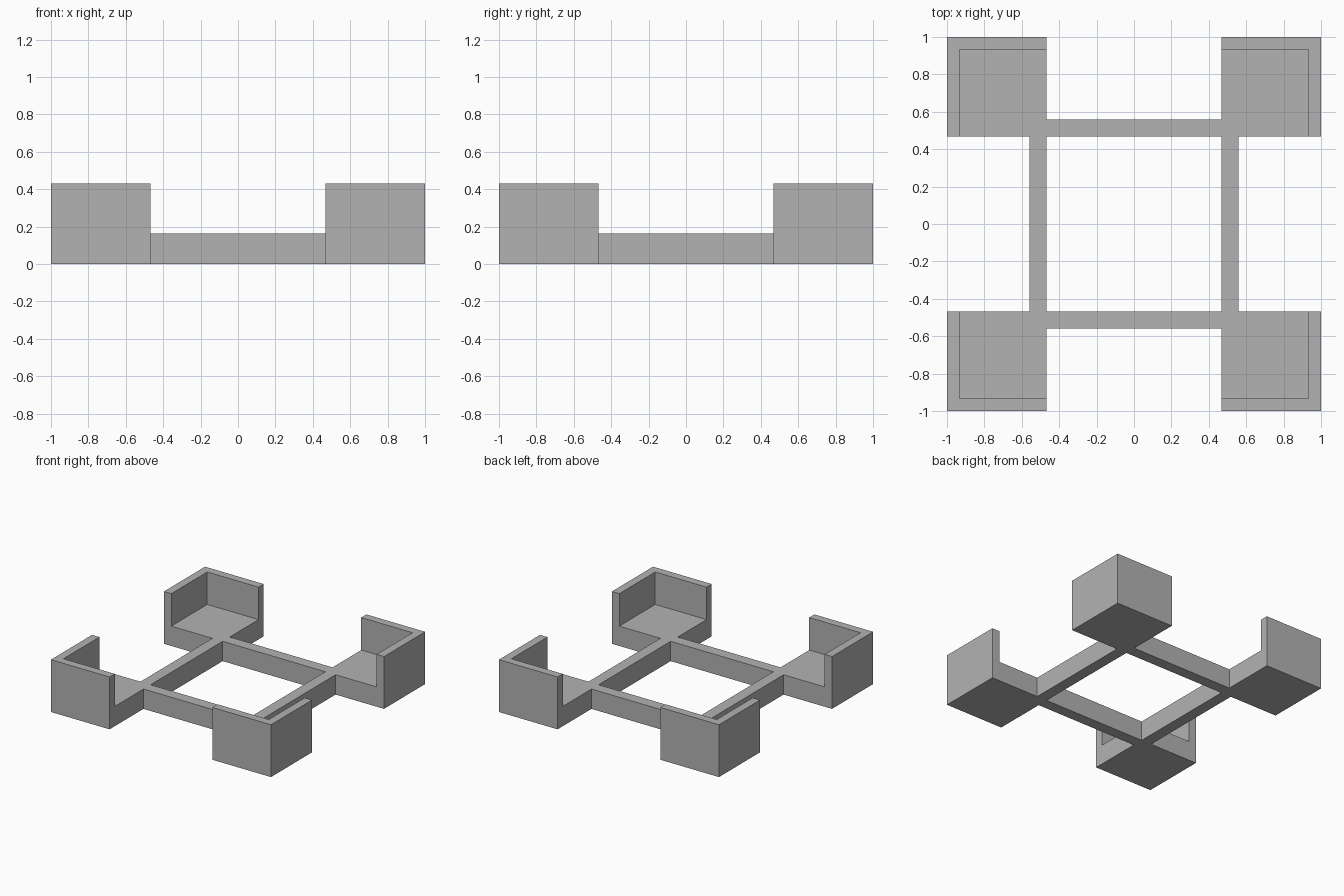
import bpy
import bmesh
from mathutils import Vector

HALF = 1.0      # outer edge of the model
INNER = 0.467   # inner edge of each corner block
WALL = 0.067    # thickness of the corner walls
BEAM = 0.56     # outer edge of the connecting beams
TALL = 0.43     # top of the corner walls
LOW = 0.163     # top of the beams and of the corner floors

cube = bpy.data.objects.get("Cube")
if cube:
    bpy.data.objects.remove(cube, do_unlink=True)

grey = bpy.data.materials.new("plain grey")
grey.use_nodes = True
colour = (0.45, 0.45, 0.45, 1)
grey.diffuse_color = colour
grey.node_tree.nodes["Principled BSDF"].inputs["Base Color"].default_value = colour


def box(name, a, b):
    """Box between two opposite corners, given in any order."""
    low = Vector(map(min, a, b))
    high = Vector(map(max, a, b))
    bm = bmesh.new()
    bmesh.ops.create_cube(bm, size=1)
    bmesh.ops.scale(bm, vec=high - low, verts=bm.verts)
    bmesh.ops.translate(bm, vec=(low + high) / 2, verts=bm.verts)
    mesh = bpy.data.meshes.new(name)
    bm.to_mesh(mesh)
    bm.free()
    mesh.materials.append(grey)
    obj = bpy.data.objects.new(name, mesh)
    bpy.context.collection.objects.link(obj)
    return obj


# Corner holders: solid blocks with a pocket open towards the middle
for side, sx in (("left", 1), ("right", -1)):
    for end, sy in (("front", -1), ("back", 1)):
        holder = box(f"{end}_{side}_corner",
                     (sx * INNER, sy * INNER, 0), (sx * HALF, sy * HALF, TALL))
        inside, near = HALF - WALL, INNER - 0.1
        cutter = box("pocket_cutter", (sx * near, sy * near, LOW),
                     (sx * inside, sy * inside, TALL + 0.1))
        cutter.hide_render = True
        cut = holder.modifiers.new("pocket", "BOOLEAN")
        cut.operation = "DIFFERENCE"
        cut.solver = "EXACT"
        cut.object = cutter
        bpy.context.view_layer.objects.active = holder
        bpy.ops.object.modifier_apply(modifier=cut.name)
        bpy.data.objects.remove(cutter, do_unlink=True)

# Beams joining the corners into a square frame
for name, s in (("left", 1), ("right", -1)):
    box(f"{name}_beam", (s * INNER, -INNER, 0), (s * BEAM, INNER, LOW))
for name, s in (("front", -1), ("back", 1)):
    box(f"{name}_beam", (-INNER, s * INNER, 0), (INNER, s * BEAM, LOW))
